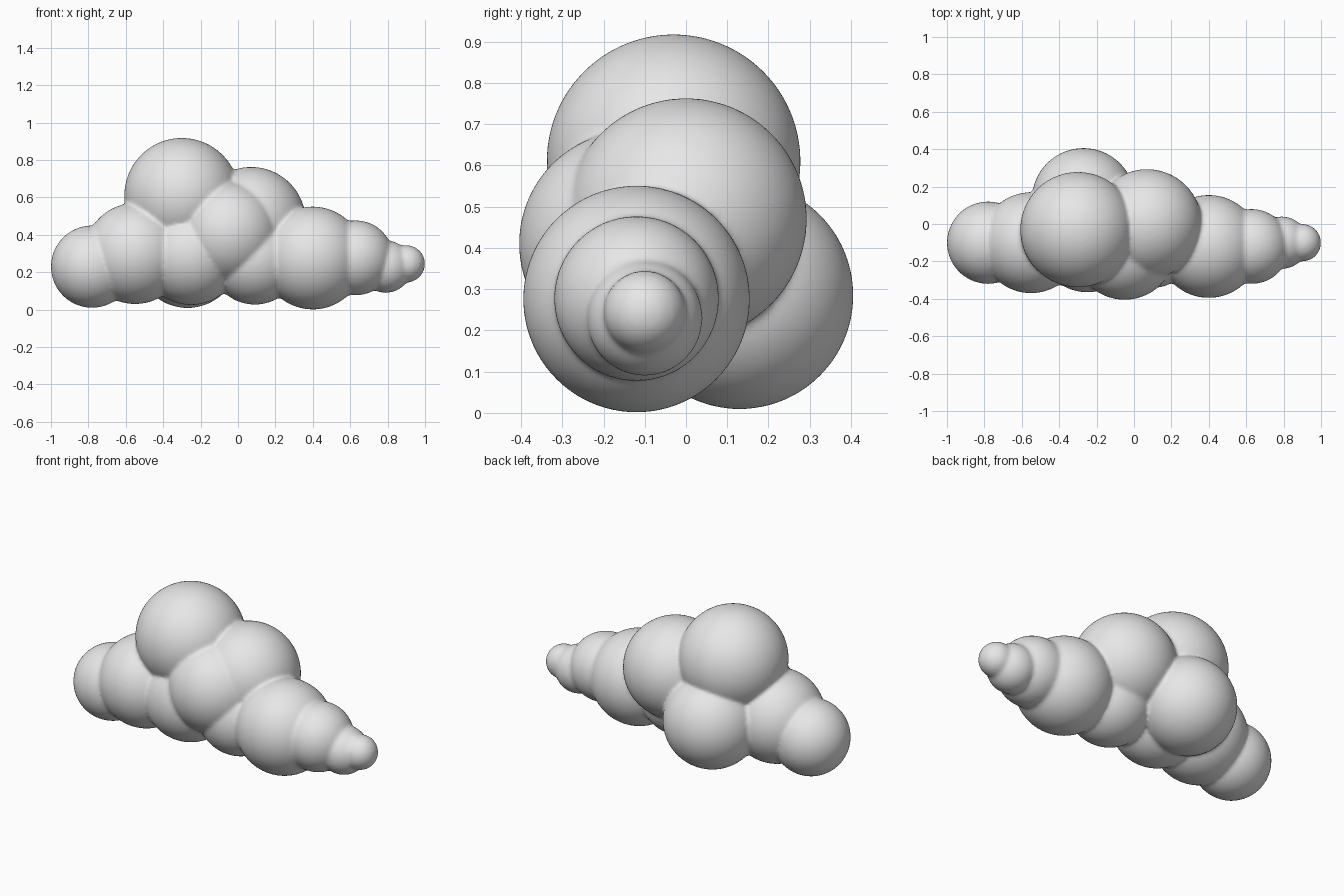
import bpy, bmesh
from mathutils import Matrix

cube = bpy.data.objects.get("Cube")
if cube:
    bpy.data.objects.remove(cube, do_unlink=True)

# Soft grey material
grey = bpy.data.materials.new("cloud_grey")
grey.use_nodes = True
color = (0.8, 0.8, 0.8, 1)
grey.diffuse_color = color
grey.node_tree.nodes["Principled BSDF"].inputs["Base Color"].default_value = color

# Puffs of the cloud: x, y, z, radius
puffs = [
    (-0.78, -0.10, 0.23, 0.22),    # right end
    (-0.55, -0.10, 0.30, 0.27),
    (-0.25, -0.10, 0.29, 0.265),   # lower middle
    (0.09, -0.10, 0.27, 0.243),
    (0.40, -0.12, 0.276, 0.275),   # left side
    (0.63, -0.12, 0.277, 0.20),
    (0.79, -0.10, 0.23, 0.14),
    (0.90, -0.10, 0.245, 0.10),    # left tip
    (-0.30, -0.03, 0.61, 0.308),   # crown
    (0.07, 0.00, 0.47, 0.293),     # shoulder
    (-0.05, -0.13, 0.41, 0.275),   # front
    (-0.27, 0.13, 0.285, 0.276),   # back
]

bm = bmesh.new()
for x, y, z, r in puffs:
    bmesh.ops.create_icosphere(bm, subdivisions=5, radius=r,
                               matrix=Matrix.Translation((x, y, z)))
mesh = bpy.data.meshes.new("cloud")
bm.to_mesh(mesh)
bm.free()
mesh.materials.append(grey)
cloud = bpy.data.objects.new("cloud", mesh)
bpy.context.collection.objects.link(cloud)

# Fuse the puffs into one skin and soften the creases
fuse = cloud.modifiers.new("fuse", "REMESH")
fuse.mode = "VOXEL"
fuse.voxel_size = 0.01
fuse.use_smooth_shade = True
soften = cloud.modifiers.new("soften", "SMOOTH")
soften.factor = 0.5
soften.iterations = 10
mesh.shade_smooth()
